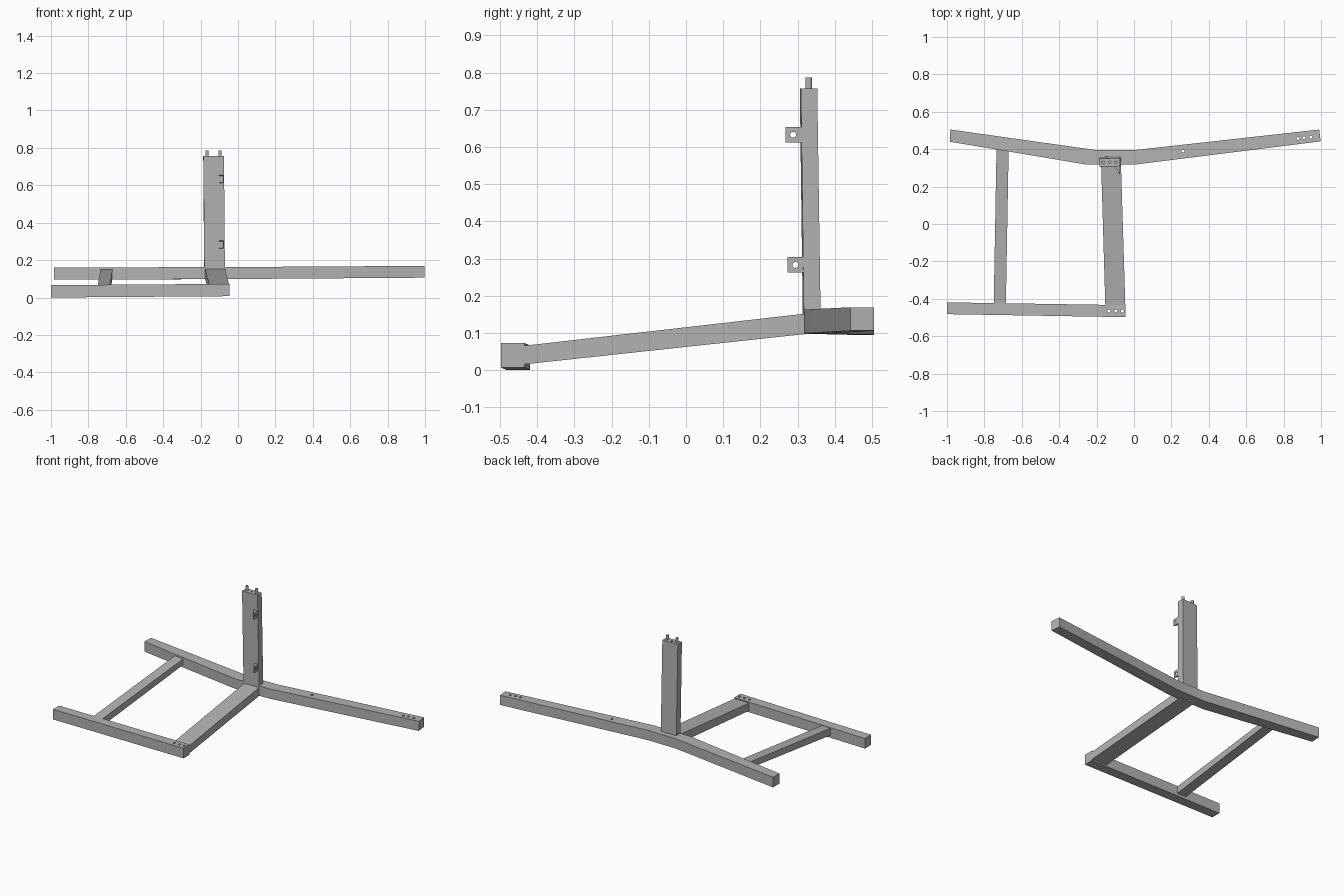
import bpy, bmesh, math
from mathutils import Vector

if "Cube" in bpy.data.objects:
    bpy.data.objects.remove(bpy.data.objects["Cube"], do_unlink=True)

steel = bpy.data.materials.new("grey steel")
GREY = (0.45, 0.45, 0.45, 1)
steel.diffuse_color = GREY
steel.use_nodes = True
steel.node_tree.nodes["Principled BSDF"].inputs["Base Color"].default_value = GREY


def finish(name, bm):
    bmesh.ops.recalc_face_normals(bm, faces=bm.faces)
    mesh = bpy.data.meshes.new(name)
    bm.to_mesh(mesh)
    bm.free()
    mesh.materials.append(steel)
    obj = bpy.data.objects.new(name, mesh)
    bpy.context.collection.objects.link(obj)
    return obj


def loft(name, rings):
    """Skin a closed solid through equal-length rings of points."""
    bm = bmesh.new()
    loops = [[bm.verts.new(p) for p in ring] for ring in rings]
    n = len(loops[0])
    for a, b in zip(loops, loops[1:]):
        for i in range(n):
            j = (i + 1) % n
            bm.faces.new((a[i], a[j], b[j], b[i]))
    bm.faces.new(loops[0])
    bm.faces.new(loops[-1])
    return finish(name, bm)


def beam(name, stations):
    """Box tube: each station is two plan corners, bottom and top height."""
    return loft(name, [[(*p, lo), (*q, lo), (*q, hi), (*p, hi)]
                       for p, q, lo, hi in stations])


def rod(name, centre, radius, length, axis="Z"):
    bm = bmesh.new()
    bmesh.ops.create_cone(bm, cap_ends=True, segments=20, radius1=radius,
                          radius2=radius, depth=length)
    obj = finish(name, bm)
    if axis == "X":
        obj.rotation_euler.y = math.pi / 2
    obj.location = centre
    return obj


def drill(obj, holes, radius=0.008, length=0.3, axis="Z"):
    """Bore holes through a part and keep the plain resulting mesh."""
    cutters = [rod("hole_cutter", c, radius, length, axis) for c in holes]
    for c in cutters:
        c.hide_render = True
        mod = obj.modifiers.new("hole", "BOOLEAN")
        mod.operation, mod.solver, mod.object = "DIFFERENCE", "EXACT", c
    bpy.context.view_layer.update()
    graph = bpy.context.evaluated_depsgraph_get()
    result = bpy.data.meshes.new_from_object(obj.evaluated_get(graph))
    obj.modifiers.clear()
    obj.data = result
    for c in cutters:
        bpy.data.objects.remove(c, do_unlink=True)


# Bent rear beam and straight front beam
rear = beam("rear_beam", [
    ((-0.985, 0.44), (-0.982, 0.505), 0.095, 0.161),
    ((-0.255, 0.318), (-0.20, 0.395), 0.098, 0.162),
    ((0.0, 0.317), (0.0, 0.395), 0.099, 0.163),
    ((0.998, 0.442), (0.99, 0.505), 0.106, 0.169)])
drill(rear, [(0.262, 0.39, 0.13), (0.876, 0.457, 0.13),
             (0.909, 0.461, 0.13), (0.946, 0.465, 0.13)])
drill(rear, [(-0.13, 0.345, 0.09)], length=0.08)

front = beam("front_beam", [
    ((-1.0, -0.482), (-1.0, -0.419), 0.0, 0.066),
    ((-0.045, -0.498), (-0.045, -0.434), 0.007, 0.073)])
drill(front, [(x, -0.465, 0.04) for x in (-0.134, -0.097, -0.062)])

# Sloping struts joining the beams
beam("wide_strut", [
    ((-0.153, -0.45), (-0.046, -0.45), 0.014, 0.064),
    ((-0.176, 0.33), (-0.070, 0.33), 0.098, 0.153)])
beam("narrow_strut", [
    ((-0.750, -0.43), (-0.685, -0.43), 0.018, 0.064),
    ((-0.735, 0.41), (-0.670, 0.41), 0.113, 0.152)])

# Slightly leaning post with two locating pins
post = loft("post", [
    [(x - 0.18, y + 0.314, z) for x, y in ((0, 0), (0.11, 0.003),
                                         (0.109, 0.048), (-0.001, 0.045))]
    for z in (0.15,)] + [
    [(x - 0.185, y + 0.306, 0.757) for x, y in ((0, 0), (0.11, 0.003),
                                              (0.109, 0.047), (-0.001, 0.044))]])
drill(post, [(-0.13, 0.33, 0.757)], radius=0.007, length=0.1)
for side, x in (("right", -0.166), ("left", -0.096)):
    rod(side + "_pin", (x, 0.33, 0.767), 0.009, 0.04)

# Brackets: drilled side plate with a triangular gusset above and below
for label, y, z in (("upper", 0.267, 0.612), ("lower", 0.273, 0.262)):
    depth, height, x = 0.048, 0.042, -0.075
    plate = beam(label + "_bracket_plate", [
        ((x - 0.005, y), (x, y), z, z + height),
        ((x - 0.005, y + depth), (x, y + depth), z, z + height)])
    drill(plate, [(x, y + 0.021, z + height / 2)], length=0.05, axis="X")
    for end, base in (("bottom", z), ("top", z + height - 0.004)):
        tri = [Vector((x - 0.002, y + 0.002, base)), Vector((x - 0.002, y + depth, base)),
               Vector((x - 0.031, y + depth, base))]
        loft(f"{label}_bracket_{end}_gusset",
             [tri, [p + Vector((0, 0, 0.004)) for p in tri]])

# Smooth round surfaces, crisp edges
for obj in bpy.context.scene.objects:
    if obj.type == "MESH" and steel.name in obj.data.materials:
        bpy.ops.object.select_all(action="DESELECT")
        obj.select_set(True)
        bpy.context.view_layer.objects.active = obj
        bpy.ops.object.shade_smooth_by_angle(angle=math.radians(25))
